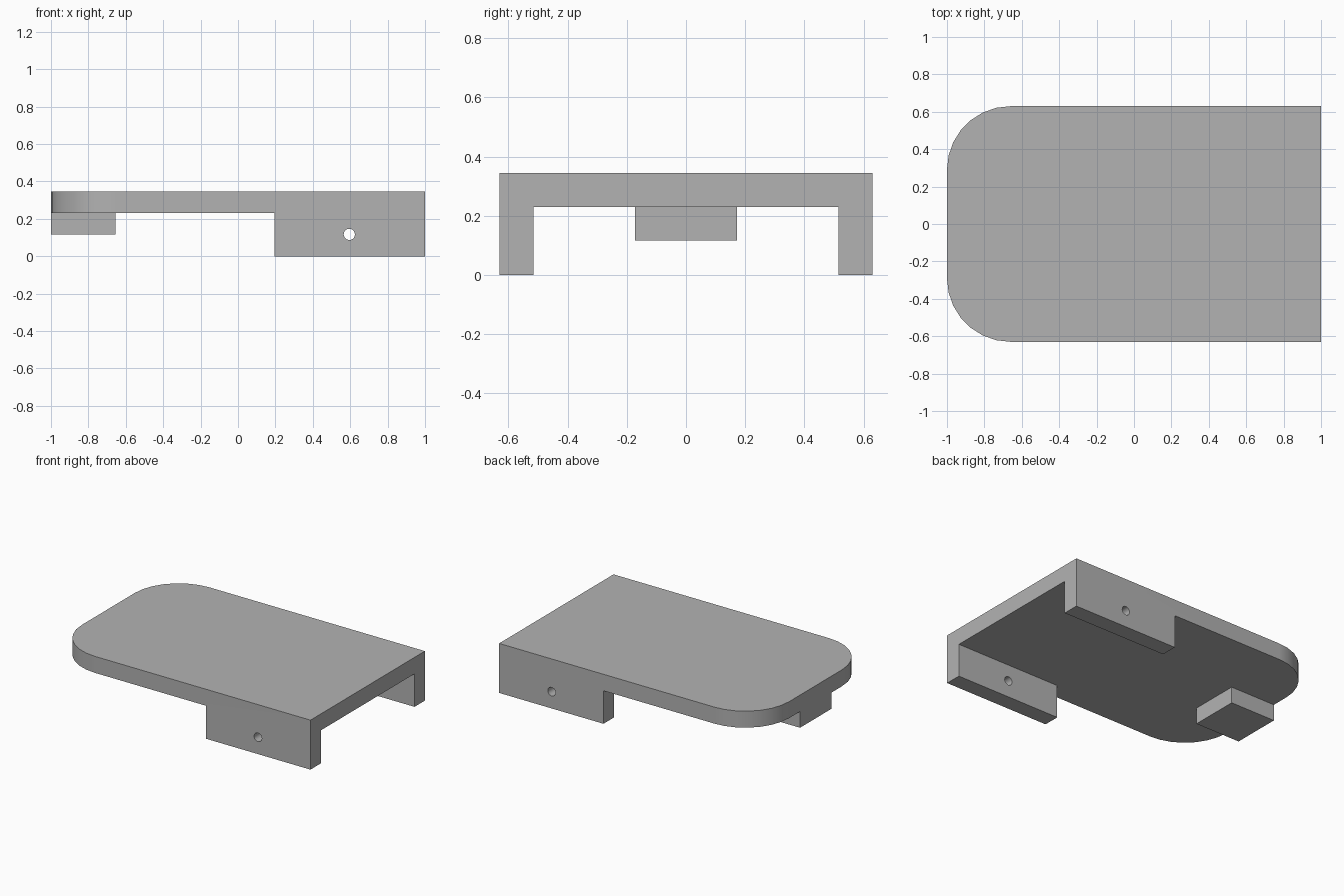
import bpy, bmesh, math
from mathutils import Matrix

cube = bpy.data.objects.get("Cube")
if cube:
    bpy.data.objects.remove(cube, do_unlink=True)

HALF_X, HALF_Y = 1.0, 0.63
TOP, UNDER = 0.345, 0.23
RADIUS, STEPS = 0.34, 7

grey = bpy.data.materials.new("plain_grey")
grey.use_nodes = True
colour = (0.45, 0.45, 0.45, 1)
grey.diffuse_color = colour
grey.node_tree.nodes["Principled BSDF"].inputs["Base Color"].default_value = colour


def finish(name, bm):
    bmesh.ops.recalc_face_normals(bm, faces=bm.faces)
    mesh = bpy.data.meshes.new(name)
    bm.to_mesh(mesh)
    bm.free()
    mesh.materials.append(grey)
    obj = bpy.data.objects.new(name, mesh)
    bpy.context.collection.objects.link(obj)
    return obj


def box(name, x, y, z):
    bm = bmesh.new()
    bmesh.ops.create_cube(bm, size=1)
    for v in bm.verts:
        for i, (low, high) in enumerate((x, y, z)):
            v.co[i] = high if v.co[i] > 0 else low
    return finish(name, bm)


def combine(target, tool, operation):
    mod = target.modifiers.new(operation.lower(), "BOOLEAN")
    mod.operation, mod.solver, mod.object = operation, "EXACT", tool
    bpy.context.view_layer.objects.active = target
    bpy.ops.object.modifier_apply(modifier=mod.name)
    bpy.data.objects.remove(tool, do_unlink=True)


# Plate with two rounded corners at the left end of the outline
arc = []
for i in range(STEPS + 1):
    a = math.pi / 2 * (1 + i / STEPS)
    arc.append((RADIUS - HALF_X + RADIUS * math.cos(a),
                HALF_Y - RADIUS + RADIUS * math.sin(a)))
outline = [(HALF_X, HALF_Y)] + arc + [(x, -y) for x, y in reversed(arc)] + [(HALF_X, -HALF_Y)]
bm = bmesh.new()
face = bm.faces.new([bm.verts.new((x, y, UNDER)) for x, y in outline])
new = bmesh.ops.extrude_face_region(bm, geom=[face])["geom"]
bmesh.ops.translate(bm, vec=(0, 0, TOP - UNDER),
                    verts=[g for g in new if isinstance(g, bmesh.types.BMVert)])
plate = finish("mounting_plate", bm)

# Side flanges and the locating block, fused into the plate
inside = (UNDER + TOP) / 2
for side in (-1, 1):
    y = sorted((side * 0.516, side * HALF_Y))
    combine(plate, box("side_flange", (0.195, HALF_X), y, (0, inside)), "UNION")
combine(plate, box("locating_block", (-HALF_X, -0.655), (-0.172, 0.172), (0.117, inside)), "UNION")

# Pivot hole through both flanges
bm = bmesh.new()
bmesh.ops.create_cone(bm, cap_ends=True, segments=20, radius1=0.03, radius2=0.03, depth=2,
                      matrix=Matrix.Translation((0.595, 0, 0.117)) @ Matrix.Rotation(math.pi / 2, 4, "X"))
combine(plate, finish("hole_cutter", bm), "DIFFERENCE")

# Merge flat regions and shade the curves
bm = bmesh.new()
bm.from_mesh(plate.data)
bmesh.ops.remove_doubles(bm, verts=bm.verts, dist=0.0001)
bmesh.ops.dissolve_limit(bm, angle_limit=0.01, verts=bm.verts, edges=bm.edges)
bm.to_mesh(plate.data)
bm.free()
plate.select_set(True)
bpy.context.view_layer.objects.active = plate
bpy.ops.object.shade_smooth_by_angle(angle=math.radians(30))
weighted = plate.modifiers.new("flat_sides", "WEIGHTED_NORMAL")
weighted.keep_sharp = True
